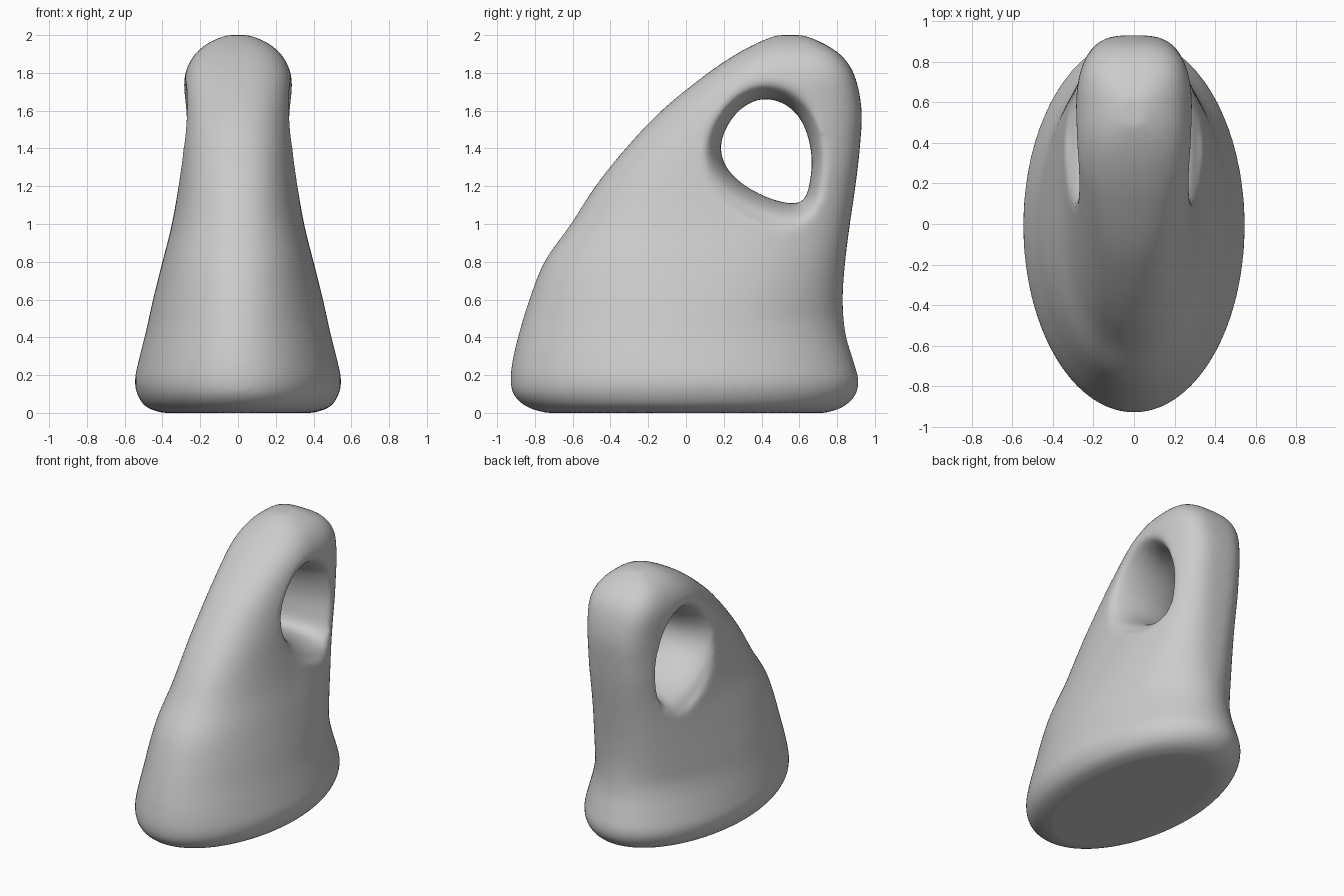
import bpy, bmesh, math
from mathutils import Vector

if "Cube" in bpy.data.objects:
    bpy.data.objects.remove(bpy.data.objects["Cube"])


def spline(points, steps, closed=False):
    """Catmull-Rom interpolation of tuples."""
    pts = [Vector(p) for p in points]
    n = len(pts)
    out = []
    for i in range(n if closed else n - 1):
        q = [pts[(i + k) % n] if closed else pts[min(max(i + k, 0), n - 1)]
             for k in (-1, 0, 1, 2)]
        for s in range(steps):
            t = s / steps
            out.append(0.5 * (2 * q[1] + (q[2] - q[0]) * t
                              + (2 * q[0] - 5 * q[1] + 4 * q[2] - q[3]) * t * t
                              + (3 * q[1] - q[0] - 3 * q[2] + q[3]) * t ** 3))
    if not closed:
        out.append(pts[-1])
    return out


def loft(name, rings):
    """Closed solid skinned over equally long rings."""
    bm = bmesh.new()
    vs = [[bm.verts.new(p) for p in r] for r in rings]
    n = len(vs[0])
    for a, b in zip(vs, vs[1:]):
        for i in range(n):
            bm.faces.new((a[i], a[(i + 1) % n], b[(i + 1) % n], b[i]))
    bm.faces.new(vs[0])
    bm.faces.new(vs[-1])
    bmesh.ops.recalc_face_normals(bm, faces=bm.faces[:])
    me = bpy.data.meshes.new(name)
    bm.to_mesh(me)
    bm.free()
    ob = bpy.data.objects.new(name, me)
    bpy.context.collection.objects.link(ob)
    return ob


def section(z, front, back, half, roundness):
    """Horizontal slice: soft front, blunter back."""
    mid, length = (front + back) / 2, (back - front) / 2
    pts = []
    for i in range(96):
        a = 2 * math.pi * i / 96
        c, s = math.cos(a), math.sin(a)
        e = 2 / (2 + roundness * (1.2 if s > 0 else 0.4))
        pts.append((half * math.copysign(abs(c) ** e, c),
                    mid + length * math.copysign(abs(s) ** e, s), z))
    return pts


# Body slices: height, front y, back y, half width
slices = [
    (0.00, -0.74, 0.74, 0.40), (0.03, -0.84, 0.83, 0.485), (0.09, -0.91, 0.895, 0.53),
    (0.17, -0.93, 0.915, 0.547), (0.28, -0.918, 0.885, 0.525), (0.42, -0.885, 0.845, 0.49),
    (0.60, -0.83, 0.83, 0.45), (0.80, -0.75, 0.843, 0.40), (1.00, -0.61, 0.868, 0.35),
    (1.20, -0.48, 0.897, 0.317), (1.40, -0.32, 0.92, 0.30), (1.60, -0.13, 0.93, 0.29),
    (1.78, 0.09, 0.895, 0.283), (1.89, 0.25, 0.825, 0.235), (1.96, 0.38, 0.72, 0.155),
    (2.00, 0.48, 0.62, 0.06)]
body = loft("handled_body", [
    section(*r, min(max((r[0] - 0.5) / 0.8, 0), 1)) for r in spline(slices, 5)])

# Flared cutter for the handle opening
outline = spline([
    (0.18, 1.40), (0.205, 1.50), (0.27, 1.595), (0.35, 1.65), (0.43, 1.665),
    (0.52, 1.64), (0.60, 1.57), (0.65, 1.46), (0.67, 1.33), (0.655, 1.20),
    (0.63, 1.13), (0.58, 1.105), (0.50, 1.115), (0.40, 1.15), (0.29, 1.215),
    (0.21, 1.30)], 5, True)


def opening(x):
    u = min(abs(x) / 0.31, 1)
    grow = 0.13 * (1 - math.sqrt(1 - u * u)) - 0.004
    n = len(outline)
    ring = []
    for i, p in enumerate(outline):
        d = (outline[(i + 2) % n] - outline[i - 2]).normalized()
        ring.append((x, p.x - d.y * grow, p.y + d.x * grow))
    return ring


xs = [0.31 * math.sin(math.pi / 2 * k / 12) for k in range(-12, 13)]
cutter = loft("opening_cutter", [opening(x) for x in [-0.6] + xs + [0.6]])
cutter.hide_render = True

# Cut, then melt the edges together
cut = body.modifiers.new("opening", "BOOLEAN")
cut.operation = "DIFFERENCE"
cut.solver = "EXACT"
cut.object = cutter
mesh = body.modifiers.new("remesh", "REMESH")
mesh.mode = "VOXEL"
mesh.voxel_size = 0.018
mesh.use_smooth_shade = True
soft = body.modifiers.new("soften", "SMOOTH")
soft.factor = 0.5
soft.iterations = 14
bpy.context.view_layer.objects.active = body
body.select_set(True)
for m in [m.name for m in body.modifiers]:
    bpy.ops.object.modifier_apply(modifier=m)
bpy.data.objects.remove(cutter)
for f in body.data.polygons:
    f.use_smooth = True
